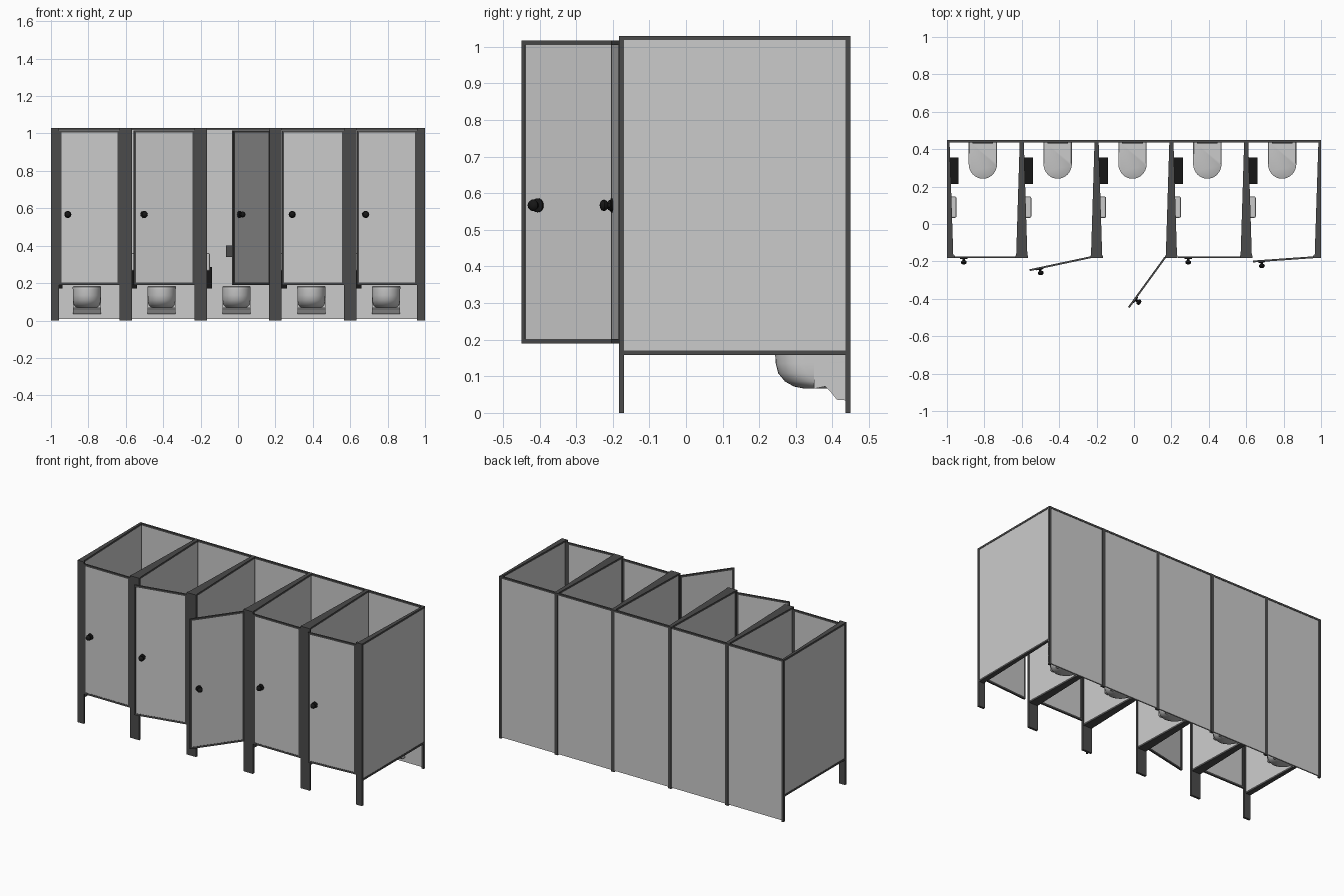
import bpy, bmesh, math
from mathutils import Matrix

if "Cube" in bpy.data.objects:
    bpy.data.objects.remove(bpy.data.objects["Cube"])


def material(name, v):
    m = bpy.data.materials.new(name)
    m.diffuse_color = (v, v, v, 1)
    m.use_nodes = True
    m.node_tree.nodes["Principled BSDF"].inputs["Base Color"].default_value = m.diffuse_color
    return m


DARK = material("dark_trim", 0.07)
BLACK = material("black_plastic", 0.008)


def finish(name, bm, mat=None, smooth=False):
    bmesh.ops.recalc_face_normals(bm, faces=bm.faces)
    me = bpy.data.meshes.new(name)
    bm.to_mesh(me)
    bm.free()
    ob = bpy.data.objects.new(name, me)
    bpy.context.collection.objects.link(ob)
    if mat:
        me.materials.append(mat)
    if smooth:
        bpy.context.view_layer.objects.active = ob
        ob.select_set(True)
        bpy.ops.object.shade_smooth_by_angle(angle=math.radians(40))
        ob.select_set(False)
    return ob


def loft(name, rings, mat=None, smooth=False):
    """Skin a list of equal-length point rings and cap both ends."""
    bm = bmesh.new()
    vs = [[bm.verts.new(p) for p in r] for r in rings]
    n = len(vs[0])
    for a, b in zip(vs, vs[1:]):
        for i in range(n):
            j = (i + 1) % n
            bm.faces.new((a[i], a[j], b[j], b[i]))
    bm.faces.new(vs[0])
    bm.faces.new(vs[-1])
    return finish(name, bm, mat, smooth)


def prism(name, outline, z0, z1, mat=None):
    return loft(name, [[(x, y, z) for x, y in outline] for z in (z0, z1)], mat)


def box(name, x0, x1, y0, y1, z0, z1, mat=None):
    return prism(name, [(x0, y0), (x1, y0), (x1, y1), (x0, y1)], z0, z1, mat)


def bevel(ob, width):
    m = ob.modifiers.new("bevel", "BEVEL")
    m.width, m.segments = width, 2


TOP, FRONT, BACK = 1.03, -0.183, 0.45

# partitions: dark wedge frame, inset panel, front and back posts
for i in range(6):
    c = -1 + 0.4 * i
    lo, hi = max(c, -1), min(c, 1)
    l, r = (0 if i == 0 else 1), (0 if i == 5 else 1)
    fl, fr = (0.043 if i == 5 else 0.033 * l), (0.043 if i == 0 else 0.033 * r)
    bl, br = (0.014 if i == 5 else 0.011 * l), (0.014 if i == 0 else 0.011 * r)
    tl, tr = (0.034 if i == 5 else 0.030 * l), (0.034 if i == 0 else 0.030 * r)
    wedge = [(c - tl, -0.172), (c + tr, -0.172), (c + br, 0.44), (c - bl, 0.44)]
    s = 0.002
    inset = [(wedge[0][0] + s, -0.172), (wedge[1][0] - s, -0.172),
             (wedge[2][0] - s, 0.44), (wedge[3][0] + s, 0.44)]
    prism(f"partition_panel_{i}", inset, 0.17, 1.02)
    prism(f"partition_top_rail_{i}", wedge, 1.018, TOP, DARK)
    prism(f"partition_bottom_rail_{i}", wedge, 0.158, 0.17, DARK)
    box(f"front_post_{i}", c - fl, c + fr, FRONT, -0.169, 0, TOP, DARK)
    box(f"back_post_{i}", c - bl, c + br, 0.436, BACK, 0, TOP, DARK)


def door(i, hinge_x, width, angle):
    """Door hinged on its right edge, swinging outward."""
    z0, z1, t, h = 0.19, 1.017, 0.012, 0.005
    parts = [
        box(f"door_panel_{i}", -width + t, -t, -h + .0015, h - .0015, z0 + t, z1 - t),
        box(f"door_top_trim_{i}", -width, 0, -h, h, z1 - t, z1, DARK),
        box(f"door_bottom_trim_{i}", -width, 0, -h, h, z0, z0 + t, DARK),
        box(f"door_free_trim_{i}", -width, -width + t, -h, h, z0 + t, z1 - t, DARK),
        box(f"door_hinge_trim_{i}", -t, 0, -h, h, z0 + t, z1 - t, DARK),
    ]
    # turned door knob: rose plate, stem, ball
    prof = [(0.019, -0.003), (0.019, -0.008), (0.007, -0.010), (0.007, -0.016),
            (0.013, -0.020), (0.016, -0.027), (0.013, -0.034), (0.006, -0.038)]
    kx, kz = -0.277, 0.567
    rings = [[(kx + rad * math.cos(a), y, kz + rad * math.sin(a))
              for a in (math.tau * k / 20 for k in range(20))] for rad, y in prof]
    parts.append(loft(f"door_knob_{i}", rings, BLACK, True))
    m = Matrix.Translation((hinge_x, -0.178, 0)) @ Matrix.Rotation(math.radians(angle), 4, "Z")
    for p in parts:
        p.matrix_world = m


def u_ring(cx, hw, front, z):
    """Outline of the bowl: straight back, rounded front."""
    pts = [(cx + hw, 0.44, z)]
    for k in range(17):
        a = math.pi * k / 16
        pts.append((cx + hw * math.cos(a), front + 0.08 - 0.08 * math.sin(a), z))
    return pts + [(cx - hw, 0.44, z)]


def toilet(i, cx):
    levels = [(0.050, 0.325, 0.066), (0.062, 0.295, 0.072), (0.070, 0.270, 0.086),
              (0.074, 0.252, 0.108), (0.075, 0.245, 0.135), (0.075, 0.243, 0.168)]
    loft(f"toilet_bowl_{i}", [u_ring(cx, *l) for l in levels], None, True)
    loft(f"toilet_lid_{i}", [u_ring(cx, 0.076, 0.242, 0.168), u_ring(cx, 0.076, 0.242, 0.180),
                             u_ring(cx, 0.072, 0.247, 0.184)], None, True)
    side = [(0.35, 0.066), (0.38, 0.072), (0.397, 0.055), (0.412, 0.036),
            (0.44, 0.034), (0.44, 0.14), (0.35, 0.14)]
    loft(f"toilet_wall_mount_{i}", [[(cx + s, y, z) for y, z in side] for s in (-0.075, 0.075)])


angles = [0, 12, 54, 0, 4]
for i in range(5):
    c = -1 + 0.4 * i
    # back wall bay
    box(f"back_panel_{i}", c, c + 0.4, 0.439, 0.447, 0.008, 1.02)
    box(f"back_top_rail_{i}", c, c + 0.4, 0.437, 0.449, 1.018, TOP, DARK)
    # door
    end = i in (0, 4)
    door(i, c + (0.358 if i == 4 else 0.367), 0.323 if end else 0.332, angles[i])
    # stall fittings
    toilet(i, c + 0.192)
    box(f"flush_plate_{i}", c + 0.137, c + 0.247, 0.43, 0.44, 0.34, 0.40, DARK)
    box(f"waste_bin_{i}", c + 0.010, c + 0.061, 0.213, 0.356, 0.172, 0.285, BLACK)
    bevel(box(f"paper_dispenser_{i}", c + 0.012, c + 0.051, 0.033, 0.147, 0.265, 0.36), 0.008)
